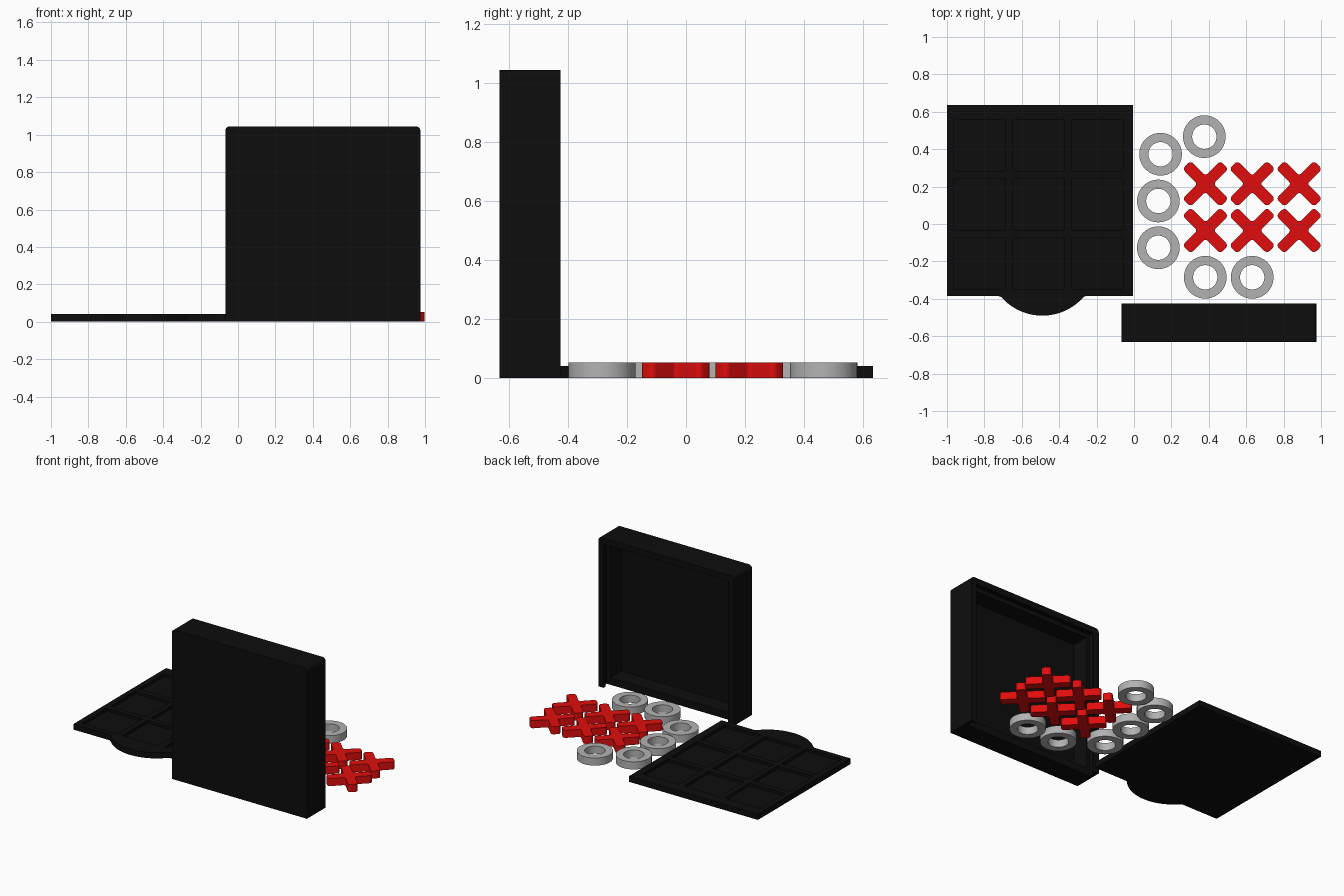
import bpy, bmesh, math
from mathutils import Vector, Matrix

if "Cube" in bpy.data.objects:
    bpy.data.objects.remove(bpy.data.objects["Cube"])


def material(name, rgb):
    m = bpy.data.materials.new(name)
    m.diffuse_color = (*rgb, 1)
    m.use_nodes = True
    m.node_tree.nodes["Principled BSDF"].inputs["Base Color"].default_value = m.diffuse_color
    return m


BLACK = material("black_plastic", (0.004, 0.004, 0.004))
RED = material("red_plastic", (0.75, 0.004, 0.004))
GREY = material("grey_plastic", (0.45, 0.45, 0.45))


def finish(name, bm, mat=None):
    bmesh.ops.recalc_face_normals(bm, faces=bm.faces)
    me = bpy.data.meshes.new(name)
    bm.to_mesh(me)
    bm.free()
    ob = bpy.data.objects.new(name, me)
    bpy.context.collection.objects.link(ob)
    if mat:
        me.materials.append(mat)
    return ob


def smooth(ob):
    bpy.ops.object.select_all(action='DESELECT')
    ob.select_set(True)
    bpy.context.view_layer.objects.active = ob
    bpy.ops.object.shade_smooth_by_angle(angle=math.radians(30))


def prism(name, pts, depth, mat):
    """Extrude 3D outline points along the depth vector."""
    bm = bmesh.new()
    f = bm.faces.new([bm.verts.new(p) for p in pts])
    r = bmesh.ops.extrude_face_region(bm, geom=[f], use_keep_orig=True)
    vs = [v for v in r["geom"] if isinstance(v, bmesh.types.BMVert)]
    bmesh.ops.translate(bm, verts=vs, vec=depth)
    return finish(name, bm, mat)


def rounded(corners, n=6):
    """Round each (x, y, radius) corner of a 2D outline."""
    out = []
    for i, (x, y, r) in enumerate(corners):
        p = Vector((x, y))
        if r == 0:
            out.append(p)
            continue
        a = (Vector(corners[i - 1][:2]) - p).normalized()
        b = (Vector(corners[(i + 1) % len(corners)][:2]) - p).normalized()
        half = a.angle(b) / 2
        c = p + (a + b).normalized() * (r / math.sin(half))
        s, e = (p + d * (r / math.tan(half)) - c for d in (a, b))
        sweep = math.pi - 2 * half
        for k in range(n + 1):
            t = k / n
            out.append(c + (s * math.sin((1 - t) * sweep) + e * math.sin(t * sweep)) / math.sin(sweep))
    return out


def carve(ob, boxes):
    """Cut away axis-aligned boxes given as (x0, x1, y0, y1, z0, z1)."""
    bm = bmesh.new()
    for x0, x1, y0, y1, z0, z1 in boxes:
        m = Matrix.Translation(((x0 + x1) / 2, (y0 + y1) / 2, (z0 + z1) / 2)) \
            @ Matrix.Diagonal((x1 - x0, y1 - y0, z1 - z0, 1))
        bmesh.ops.create_cube(bm, size=1, matrix=m)
    cutter = finish("cutter", bm)
    cutter.hide_render = True
    mod = ob.modifiers.new("carve", 'BOOLEAN')
    mod.operation, mod.solver, mod.object = 'DIFFERENCE', 'EXACT', cutter
    bpy.context.view_layer.objects.active = ob
    bpy.ops.object.modifier_apply(modifier=mod.name)
    bpy.data.objects.remove(cutter)


# Sliding lid that doubles as the board, with a curved finger tab
cx, R = -0.49, 0.293
outline = [(-1, 0.635), (-1, -0.385), (cx - 0.235, -0.385), (cx - 0.221, -0.39)]
a = math.asin(0.207 / R)
for k in range(25):
    t = -a + 2 * a * k / 24
    outline.append((cx + R * math.sin(t), -0.197 - R * math.cos(t)))
outline += [(cx + 0.221, -0.39), (cx + 0.235, -0.385), (-0.005, -0.385), (-0.005, 0.635)]
board = prism("board_lid", [(x, y, 0) for x, y in outline], (0, 0, 0.04), BLACK)
pitch, half = 0.315, 0.137
carve(board, [(-0.51 + i * pitch - half, -0.51 + i * pitch + half,
               0.105 + j * pitch - half, 0.105 + j * pitch + half, 0.02, 0.1)
              for i in (-1, 0, 1) for j in (-1, 0, 1)])
smooth(board)

# Storage box standing on edge, opening towards the back
x0, x1, h, y0, y1 = -0.068, 0.975, 1.045, -0.632, -0.425
prof = rounded([(x0, 0, 0), (x1, 0, 0), (x1, h, 0.025), (x0, h, 0.025)])
case = prism("storage_box", [(p.x, y0, p.y) for p in prof], (0, y1 - y0, 0), BLACK)
w, g = 0.05, 0.022
carve(case, [(x0 + w, x1 - w, y0 + 0.025, y1 - 0.05, w, h - w)])
# Lid groove and the opening in front of it, both running out at the bottom
carve(case, [(x0 + g, x1 - g, y1 - 0.062, y1 - 0.018, -0.1, h - g)])
carve(case, [(x0 + 0.042, x1 - 0.042, y1 - 0.03, y1 + 0.1, -0.1, h - 0.042)])
smooth(case)

# Cross pieces
aw, al = 0.031, 0.143
arm = [(al, -aw, 0.02), (al, aw, 0.02), (aw, aw, 0.014)]
corners = []
for q in range(4):
    c, s = round(math.cos(q * math.pi / 2)), round(math.sin(q * math.pi / 2))
    corners += [(c * x - s * y, s * x + c * y, r) for x, y, r in arm]
rot = Matrix.Rotation(math.pi / 4, 2)
cross = [rot @ p for p in rounded(corners, 5)]
for i, x in enumerate((0.382, 0.632, 0.883)):
    for j, y in enumerate((0.215, -0.035)):
        ob = prism(f"cross_{i}_{j}", [(p.x + x, p.y + y, 0) for p in cross], (0, 0, 0.053), RED)
        smooth(ob)

# Ring pieces
N = 64
for i, (x, y) in enumerate([(0.142, 0.373), (0.376, 0.467), (0.13, 0.123),
                            (0.13, -0.127), (0.381, -0.285), (0.632, -0.285)]):
    bm = bmesh.new()
    loops = [[bm.verts.new((x + r * math.cos(2 * math.pi * k / N),
                            y + r * math.sin(2 * math.pi * k / N), z)) for k in range(N)]
             for r, z in ((0.114, 0), (0.114, 0.053), (0.065, 0.053), (0.065, 0))]
    for m in range(4):
        A, B = loops[m], loops[(m + 1) % 4]
        for k in range(N):
            bm.faces.new((A[k], A[(k + 1) % N], B[(k + 1) % N], B[k]))
    smooth(finish(f"ring_{i}", bm, GREY))
